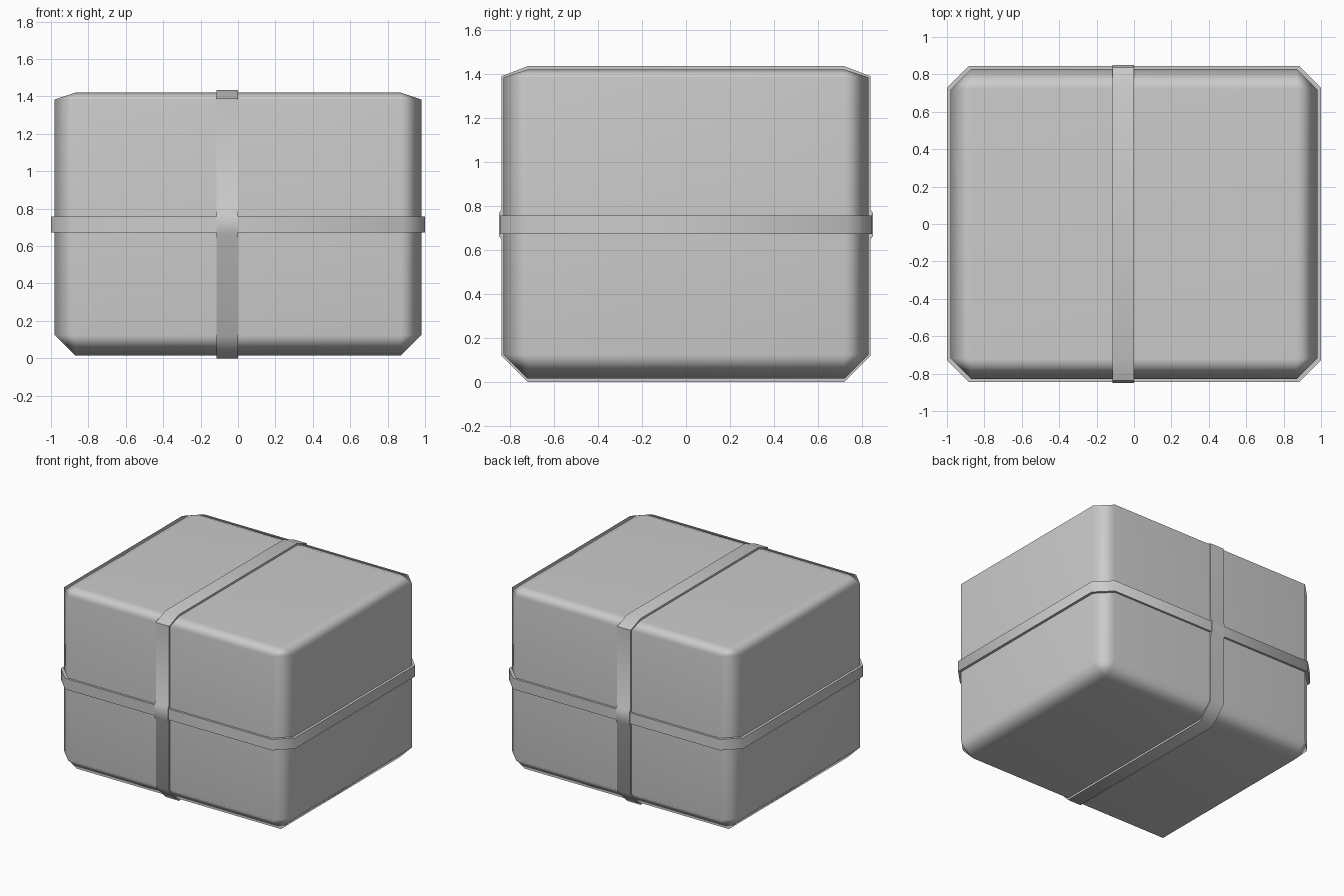
import bpy, bmesh, math

if "Cube" in bpy.data.objects:
    bpy.data.objects.remove(bpy.data.objects["Cube"])

C = 0.11                      # chamfer width
HX, HY = 0.98, 0.83           # body half sizes
Z0, Z1, LIP = 0.015, 1.42, 0.036


def finish(bm, name, angle, weighted=False):
    bmesh.ops.recalc_face_normals(bm, faces=bm.faces)
    me = bpy.data.meshes.new(name)
    bm.to_mesh(me)
    bm.free()
    ob = bpy.data.objects.new(name, me)
    bpy.context.collection.objects.link(ob)
    bpy.ops.object.select_all(action='DESELECT')
    ob.select_set(True)
    bpy.context.view_layer.objects.active = ob
    bpy.ops.object.shade_smooth_by_angle(angle=math.radians(angle))
    if weighted:
        mod = ob.modifiers.new("Weighted", 'WEIGHTED_NORMAL')
        mod.keep_sharp = True
    return ob


def strap(name, outer, inner, place, lo, hi):
    """Closed band: outer and inner loops extruded between lo and hi."""
    bm = bmesh.new()
    loops = [[bm.verts.new(place(p, w)) for p in pts]
             for pts, w in ((outer, lo), (outer, hi), (inner, hi), (inner, lo))]
    n = len(outer)
    for k in range(4):
        a, b = loops[k], loops[(k + 1) % 4]
        for i in range(n):
            j = (i + 1) % n
            bm.faces.new((a[i], a[j], b[j], b[i]))
    return finish(bm, name, 50)


# Box body: bevelled cube whose top chamfer is flattened to a shallow lip
bm = bmesh.new()
bmesh.ops.create_cube(bm, size=2)
for v in bm.verts:
    v.co = (v.co.x * HX, v.co.y * HY, Z0 if v.co.z < 0 else Z1)
bmesh.ops.bevel(bm, geom=bm.edges[:], offset=C, offset_type='OFFSET',
                segments=1, affect='EDGES')
for v in bm.verts:
    if abs(v.co.z - (Z1 - C)) < 0.01:
        v.co.z = Z1 - LIP
finish(bm, "box_body", 80, True)


# Horizontal band around the middle
def octagon(x, y, c):
    q = [(x, y - c), (x - c, y)]
    return (q + [(-a, b) for a, b in reversed(q)]
            + [(-a, -b) for a, b in q] + [(a, -b) for a, b in reversed(q)])


strap("horizontal_band", octagon(1.0, 0.846, C + 0.007),
      octagon(HX - 0.01, HY - 0.01, C), lambda p, w: (p[0], p[1], w), 0.673, 0.757)


# Vertical band, rising over the horizontal band where they cross
def side_profile(t, bump):
    half = [(HY - C, Z0 - t), (HY + t * 0.5, Z0 + C - t * 0.4),
            (HY + t * 0.5, 0.645), (HY + bump, 0.663), (HY + bump, 0.767),
            (HY + t * 0.5, 0.785), (HY + t * 0.5, Z1 - LIP + t * 0.4),
            (HY - C, Z1 + t)]
    return half + [(-y, z) for y, z in reversed(half)]


strap("vertical_band", side_profile(0.015, 0.02), side_profile(-0.01, -0.005),
      lambda p, w: (w, p[0], p[1]), -0.115, 0.0)
